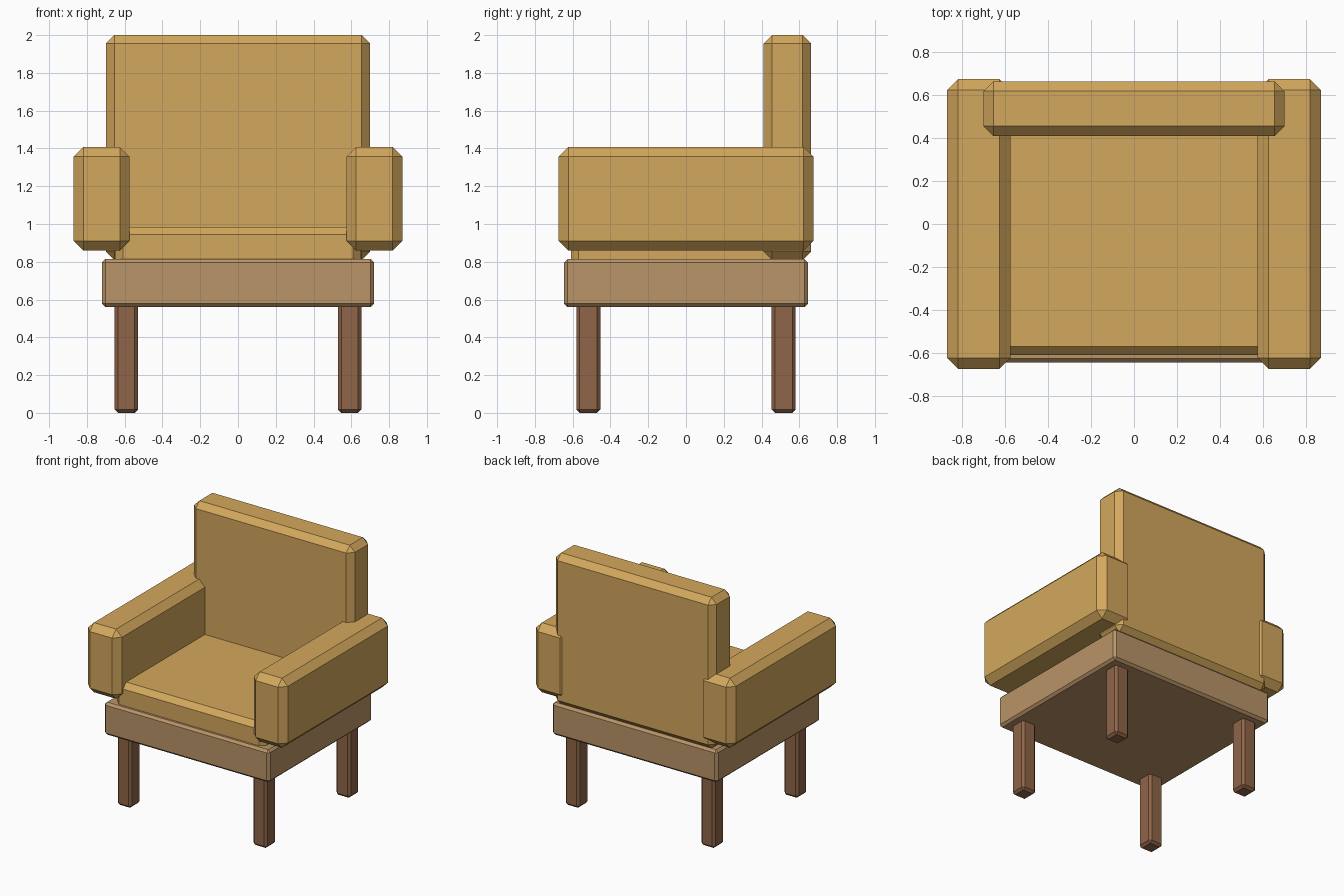
import bpy
import bmesh
from mathutils import Vector

cube = bpy.data.objects.get("Cube")
if cube:
    bpy.data.objects.remove(cube, do_unlink=True)


def make_material(name, color):
    mat = bpy.data.materials.new(name)
    mat.use_nodes = True
    mat.diffuse_color = (*color, 1)
    mat.node_tree.nodes["Principled BSDF"].inputs["Base Color"].default_value = (*color, 1)
    return mat


mustard = make_material("mustard_fabric", (0.65, 0.39, 0.107))
light_wood = make_material("light_wood", (0.49, 0.297, 0.138))
dark_wood = make_material("dark_wood", (0.275, 0.13, 0.065))


def chamfered_box(name, low, high, chamfer, mat):
    """Box between two corners with a single flat chamfer on every edge."""
    low, high = Vector(low), Vector(high)
    mesh = bpy.data.meshes.new(name)
    bm = bmesh.new()
    bmesh.ops.create_cube(bm, size=1)
    bmesh.ops.scale(bm, vec=high - low, verts=bm.verts)
    bm.to_mesh(mesh)
    bm.free()
    mesh.materials.append(mat)
    obj = bpy.data.objects.new(name, mesh)
    obj.location = (low + high) / 2
    bpy.context.collection.objects.link(obj)
    bevel = obj.modifiers.new("chamfer", "BEVEL")
    bevel.width = chamfer
    bevel.segments = 1
    return obj


# Wooden base and upholstery
chamfered_box("base_frame", (-0.72, -0.645, 0.56), (0.72, 0.645, 0.815), 0.018, light_wood)
chamfered_box("seat_cushion", (-0.65, -0.61, 0.74), (0.65, 0.5, 0.985), 0.04, mustard)
chamfered_box("backrest", (-0.7, 0.41, 0.81), (0.7, 0.663, 2), 0.045, mustard)

# Arms and legs on both sides
for side, s in (("left", 1), ("right", -1)):
    xs = sorted((s * 0.575, s * 0.87))
    chamfered_box(side + "_armrest", (xs[0], -0.674, 0.86), (xs[1], 0.674, 1.408), 0.051, mustard)
    for end, e in (("front", -1), ("back", 1)):
        x, y = s * 0.591, e * 0.517
        chamfered_box(f"{end}_{side}_leg", (x - 0.062, y - 0.064, 0),
                      (x + 0.062, y + 0.064, 0.62), 0.018, dark_wood)
